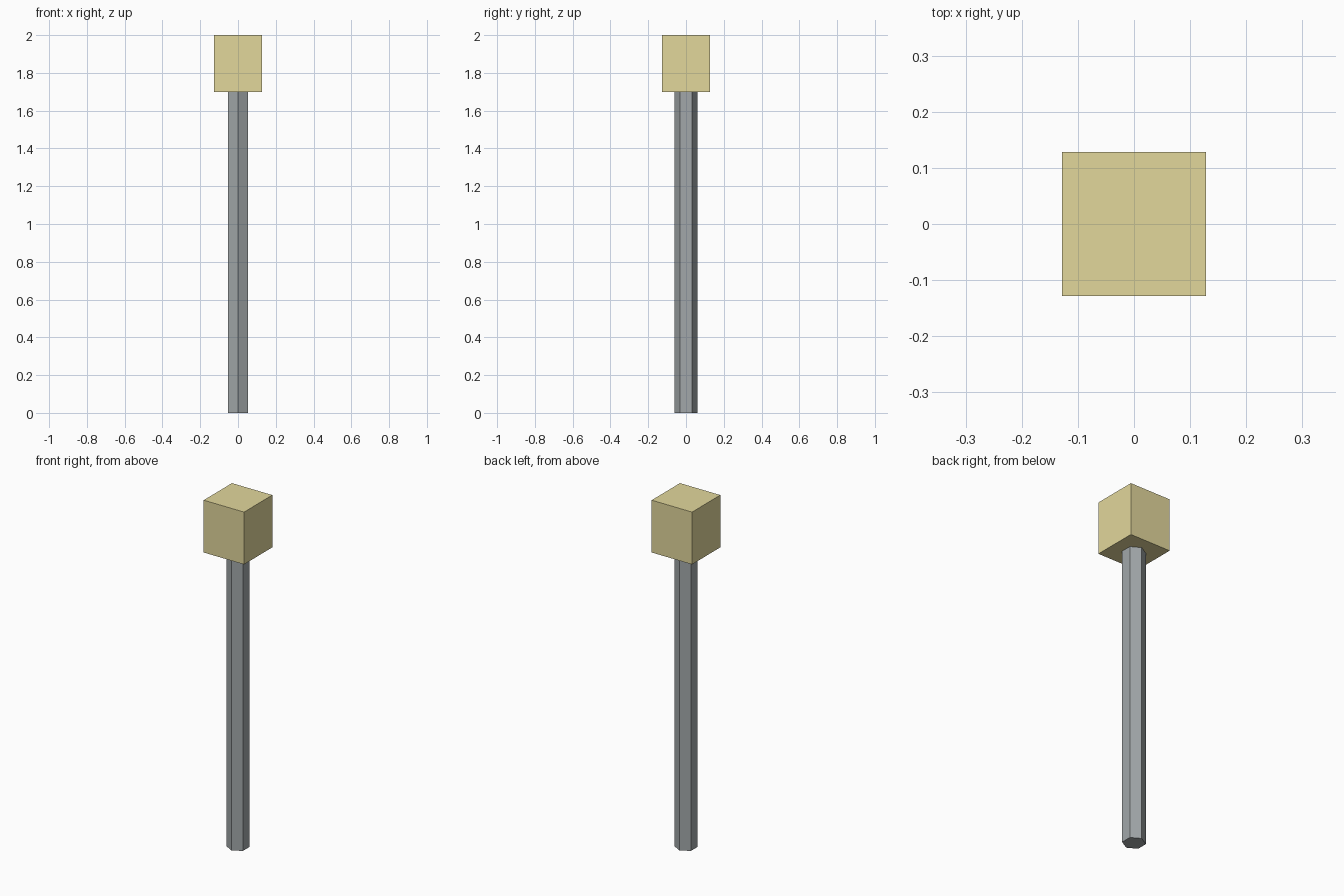
import bpy

if "Cube" in bpy.data.objects:
    bpy.data.objects.remove(bpy.data.objects["Cube"])


def paint(obj, name, color):
    mat = bpy.data.materials.new(name)
    mat.diffuse_color = (*color, 1)
    mat.use_nodes = True
    mat.node_tree.nodes["Principled BSDF"].inputs["Base Color"].default_value = mat.diffuse_color
    obj.data.materials.append(mat)


POLE_TOP = 1.7
HEAD_WIDTH = 0.256
HEAD_HEIGHT = 0.3

# Hexagonal pole, corners pointing front and back
bpy.ops.mesh.primitive_cylinder_add(vertices=6, radius=0.061, depth=POLE_TOP,
                                    location=(0, 0, POLE_TOP / 2))
pole = bpy.context.object
pole.name = "pole"
paint(pole, "pole_grey", (0.36, 0.39, 0.40))

# Square lamp block on top
bpy.ops.mesh.primitive_cube_add(size=1, location=(0, 0, POLE_TOP + HEAD_HEIGHT / 2))
head = bpy.context.object
head.name = "lamp_head"
head.scale = (HEAD_WIDTH, HEAD_WIDTH, HEAD_HEIGHT)
bpy.ops.object.transform_apply(location=False, rotation=False, scale=True)
paint(head, "lamp_yellow", (0.76, 0.68, 0.33))
